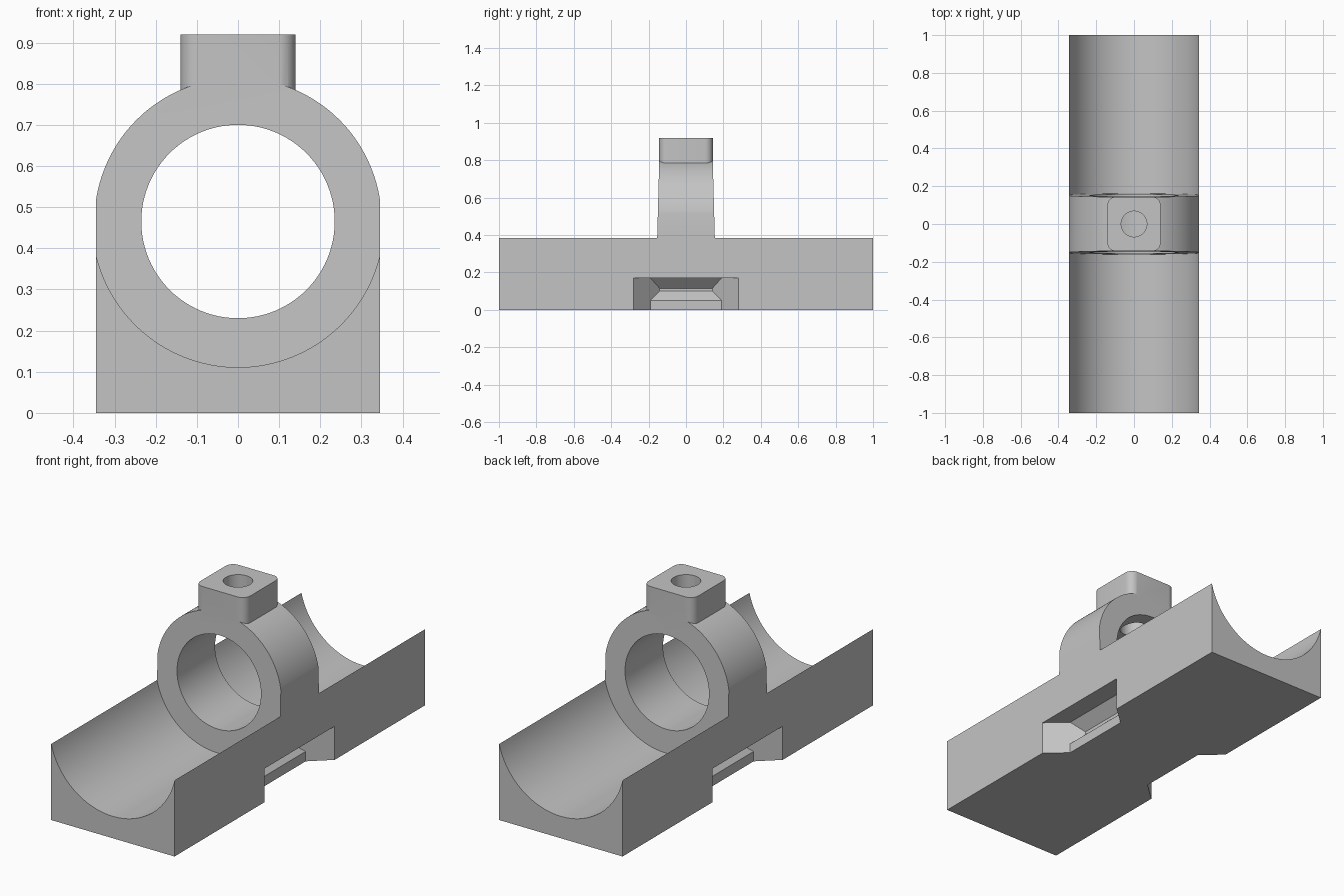
import bpy
import bmesh
from math import sin, cos, pi, asin, sqrt

default = bpy.data.objects.get("Cube")
if default:
    bpy.data.objects.remove(default, do_unlink=True)

HALF_X = 0.345      # half width of the body
AXIS_Z = 0.465      # height of the bore axis
RIM_Z = 0.385       # top of the cradle walls


def arc(cx, cy, r, start, end, n):
    return [(cx + r * cos(start + (end - start) * i / n),
             cy + r * sin(start + (end - start) * i / n)) for i in range(n + 1)]


def circle(cx, cy, r, n=96):
    return arc(cx, cy, r, 0, 2 * pi, n)[:-1]


def loft(name, rings):
    """Closed solid through matching rings of 3D points."""
    bm = bmesh.new()
    loops = [[bm.verts.new(p) for p in ring] for ring in rings]
    n = len(loops[0])
    for a, b in zip(loops, loops[1:]):
        for i in range(n):
            j = (i + 1) % n
            bm.faces.new((a[i], a[j], b[j], b[i]))
    bm.faces.new(loops[0])
    bm.faces.new(loops[-1])
    bmesh.ops.recalc_face_normals(bm, faces=bm.faces)
    mesh = bpy.data.meshes.new(name)
    bm.to_mesh(mesh)
    bm.free()
    obj = bpy.data.objects.new(name, mesh)
    bpy.context.collection.objects.link(obj)
    return obj


def along_y(name, profile, half):
    """Extrude an XZ profile both ways in y; half(z) allows a draft."""
    return loft(name, [[(x, s * half(z), z) for x, z in profile] for s in (-1, 1)])


def along_z(name, profile, z0, z1):
    return loft(name, [[(x, y, z) for x, y in profile] for z in (z0, z1)])


def combine(target, tool, operation):
    tool.hide_render = True
    mod = target.modifiers.new(tool.name, "BOOLEAN")
    mod.operation = operation
    mod.solver = "EXACT"
    mod.object = tool
    bpy.context.view_layer.objects.active = target
    bpy.ops.object.modifier_apply(modifier=mod.name)
    bpy.data.objects.remove(tool, do_unlink=True)


# Long cradle block with a round trough
trough_r = sqrt(HALF_X ** 2 + (AXIS_Z - RIM_Z) ** 2)
dip = asin((AXIS_Z - RIM_Z) / trough_r)
trough = arc(0, AXIS_Z, trough_r, -dip, dip - pi, 64)
body = along_y("ring_mount_body",
               [(-HALF_X, 0), (HALF_X, 0)] + trough, lambda z: 1.0)

# Drafted ring standing in the trough
ring_r = 0.349
lift = asin(sqrt(ring_r ** 2 - HALF_X ** 2) / ring_r)
ring_profile = [(-HALF_X, 0.2), (-0.2, 0.07), (0.2, 0.07), (HALF_X, 0.2)]
ring_profile += arc(0, AXIS_Z, ring_r, lift, pi - lift, 72)
ring = along_y("ring", ring_profile, lambda z: 0.154 - 0.0265 * (z - RIM_Z))
combine(body, ring, "UNION")

# Rounded screw boss on top
bx, by, br = 0.14, 0.1435, 0.042
boss_profile = []
for k, (sx, sy) in enumerate([(1, 1), (-1, 1), (-1, -1), (1, -1)]):
    boss_profile += arc(sx * (bx - br), sy * (by - br), br,
                        k * pi / 2, (k + 1) * pi / 2, 8)
combine(body, along_z("boss", boss_profile, 0.75, 0.92), "UNION")

# Main bore and screw hole
combine(body, along_y("bore_cutter", circle(0, AXIS_Z, 0.235), lambda z: 0.3), "DIFFERENCE")
combine(body, along_z("screw_cutter", circle(0, 0, 0.068, 48), 0.5, 1.0), "DIFFERENCE")

# Flared clamp notches with a V-shaped inner wall, one on each side
OUT = 0.42


def flare(x):
    return 0.19 + 0.9 * (x - 0.245)


for side, label in ((1, "left"), (-1, "right")):
    layers = []
    for z, x in ((-0.05, 0.245), (0.05, 0.245), (0.1, 0.19), (0.115, 0.19), (0.17, 0.245)):
        layers.append([(side * px, py, z) for px, py in
                       ((x, -flare(x)), (OUT, -flare(OUT)), (OUT, flare(OUT)), (x, flare(x)))])
    combine(body, loft(label + "_notch_cutter", layers), "DIFFERENCE")

# Single grey finish
grey = bpy.data.materials.new("plain_grey")
grey.use_nodes = True
colour = (0.55, 0.55, 0.55, 1)
grey.diffuse_color = colour
grey.node_tree.nodes["Principled BSDF"].inputs["Base Color"].default_value = colour
body.data.materials.clear()
body.data.materials.append(grey)
for face in body.data.polygons:
    face.material_index = 0

bpy.ops.object.select_all(action="DESELECT")
body.select_set(True)
bpy.context.view_layer.objects.active = body
bpy.ops.object.shade_smooth_by_angle(angle=pi / 6)
